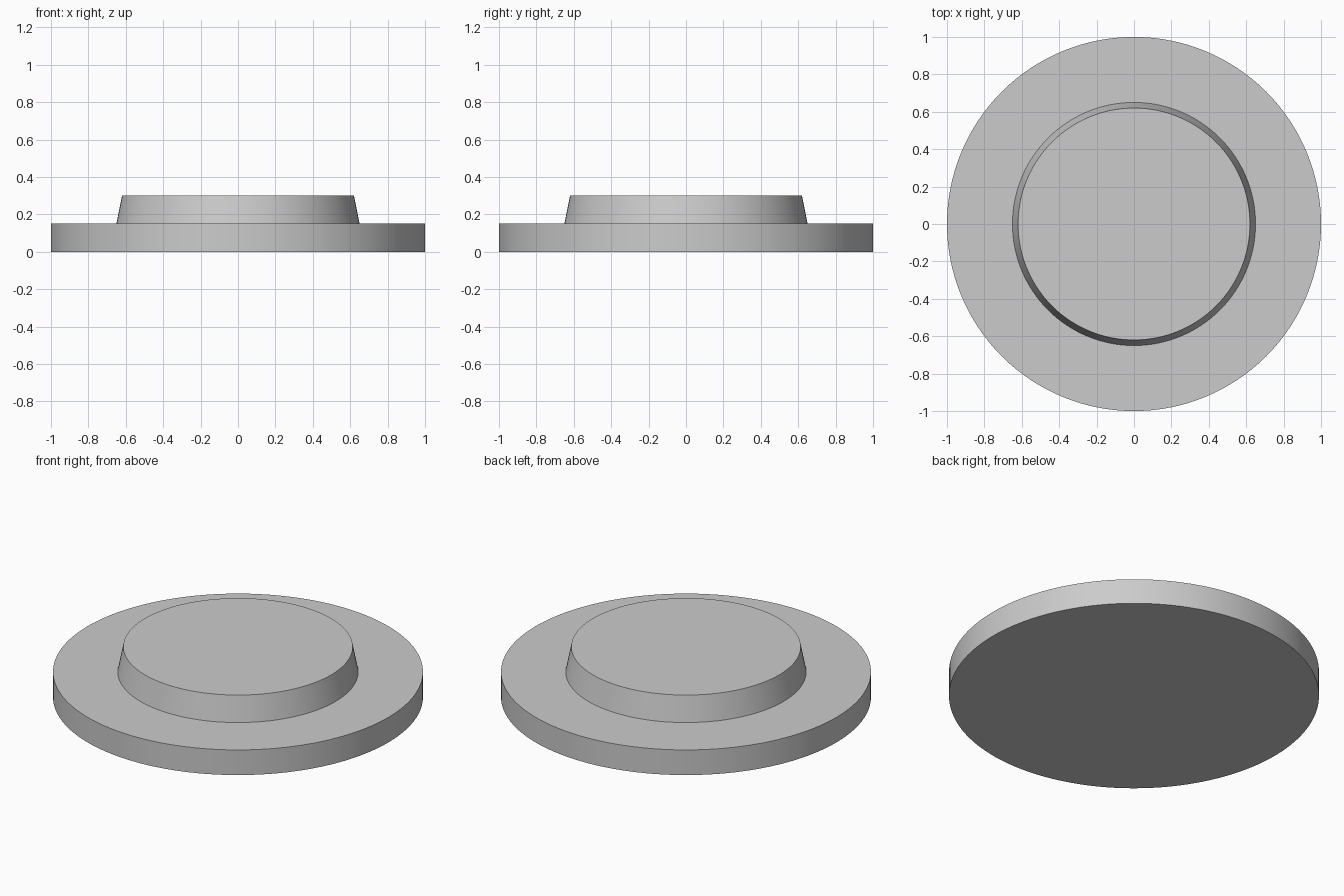
import bpy
import math

SIDES = 128

cube = bpy.data.objects.get("Cube")
if cube:
    bpy.data.objects.remove(cube, do_unlink=True)

# Single plain grey finish
grey = bpy.data.materials.new("light_grey")
grey.use_nodes = True
colour = (0.6, 0.6, 0.6, 1.0)
grey.diffuse_color = colour
grey.node_tree.nodes["Principled BSDF"].inputs["Base Color"].default_value = colour


def round_part(name, bottom_radius, top_radius, bottom, top):
    """Upright disc or tapered plug between two heights."""
    bpy.ops.mesh.primitive_cone_add(
        vertices=SIDES, radius1=bottom_radius, radius2=top_radius,
        depth=top - bottom, location=(0, 0, (bottom + top) / 2))
    part = bpy.context.object
    part.name = name
    part.data.materials.append(grey)
    bpy.ops.object.shade_smooth_by_angle(angle=math.radians(30))
    return part


# Wide flat flange
round_part("base_flange", 1.0, 1.0, 0.0, 0.15)

# Tapered plug, sunk a little into the flange along the same slope
round_part("raised_plug", 0.66, 0.62, 0.10, 0.30)
